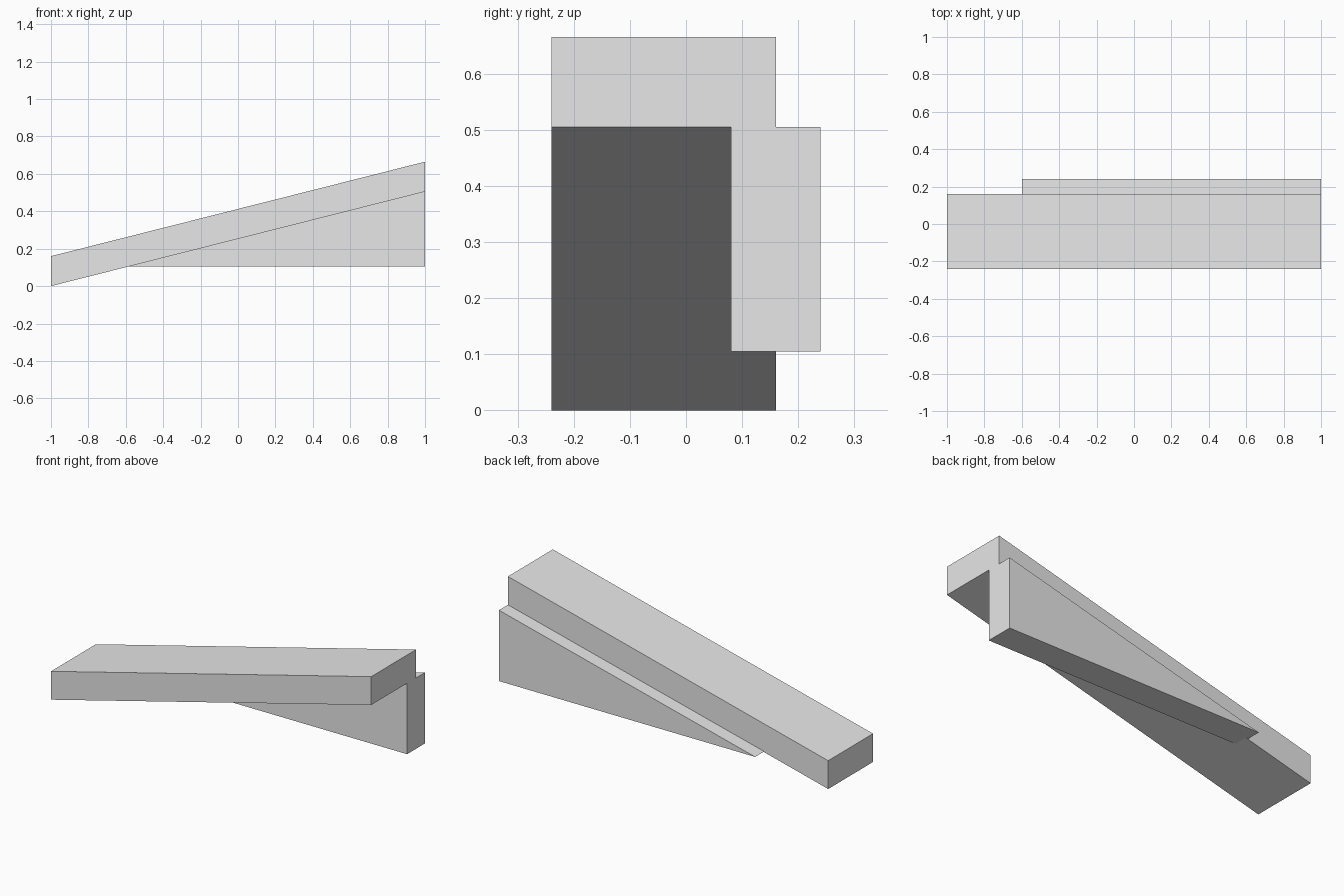
import bpy
import bmesh

cube = bpy.data.objects.get("Cube")
if cube:
    bpy.data.objects.remove(cube, do_unlink=True)

# Single plain grey
grey = bpy.data.materials.new("light_grey")
grey.use_nodes = True
colour = (0.8, 0.8, 0.8, 1)
grey.diffuse_color = colour
grey.node_tree.nodes["Principled BSDF"].inputs["Base Color"].default_value = colour


def extrude_profile(name, profile, y_front, y_back):
    """Solid made by sweeping an x-z profile along y."""
    bm = bmesh.new()
    face = bm.faces.new([bm.verts.new((x, y_front, z)) for x, z in profile])
    swept = bmesh.ops.extrude_face_region(bm, geom=[face])["geom"]
    verts = [v for v in swept if isinstance(v, bmesh.types.BMVert)]
    bmesh.ops.translate(bm, verts=verts, vec=(0, y_back - y_front, 0))
    bmesh.ops.recalc_face_normals(bm, faces=bm.faces)
    mesh = bpy.data.meshes.new(name)
    bm.to_mesh(mesh)
    bm.free()
    mesh.materials.append(grey)
    obj = bpy.data.objects.new(name, mesh)
    bpy.context.collection.objects.link(obj)
    return obj


# Sloping plank
extrude_profile("sloping_plank",
                [(-1, 0), (1, 0.505), (1, 0.665), (-1, 0.16)], -0.24, 0.16)

# Triangular web under the rear edge of the plank
extrude_profile("support_wedge",
                [(-0.6, 0.105), (1, 0.105), (1, 0.505)], 0.08, 0.24)
